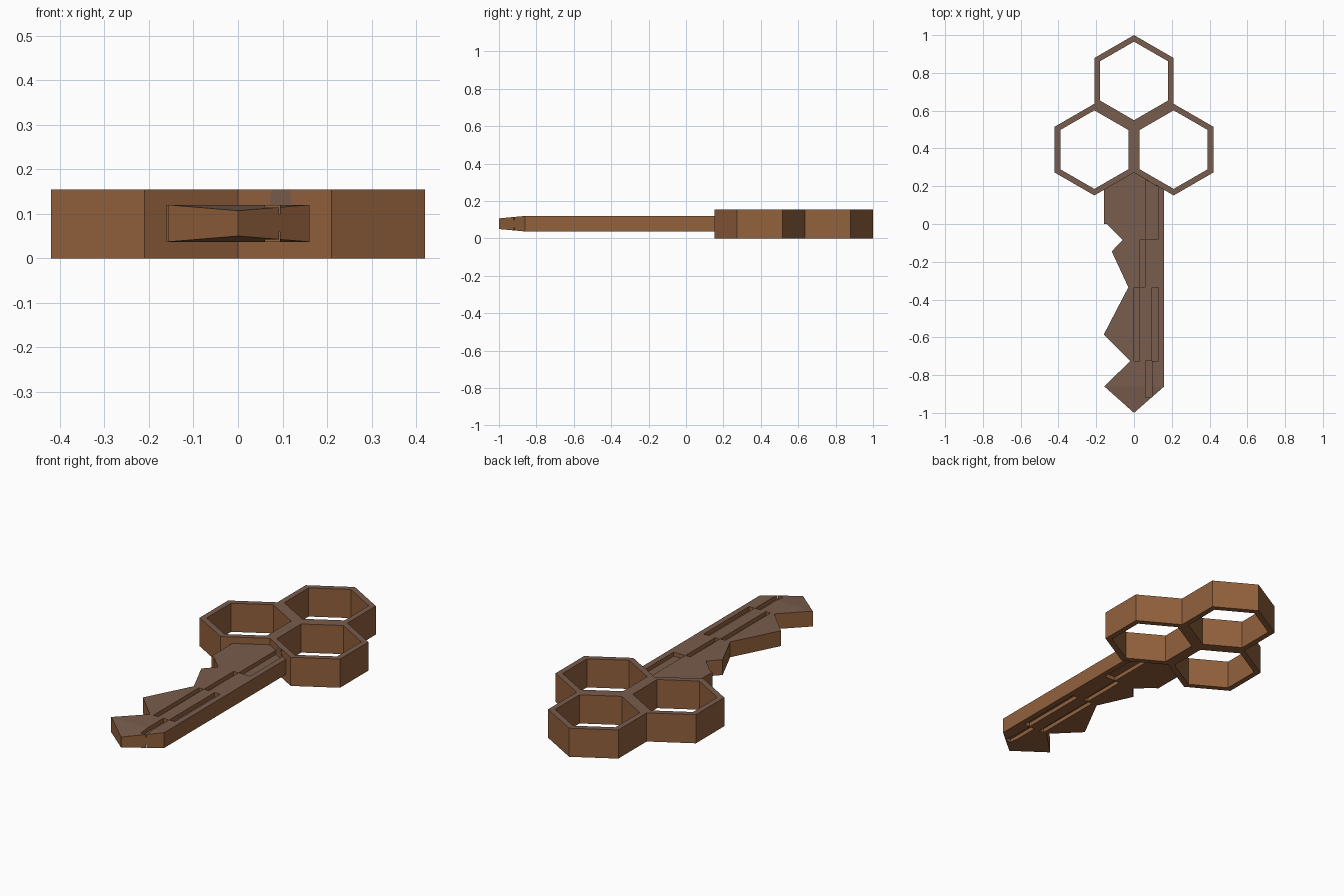
import bpy, bmesh, math

if "Cube" in bpy.data.objects:
    bpy.data.objects.remove(bpy.data.objects["Cube"])

def material(name, rgb):
    m = bpy.data.materials.new(name)
    m.diffuse_color = (*rgb, 1)
    m.use_nodes = True
    m.node_tree.nodes["Principled BSDF"].inputs["Base Color"].default_value = m.diffuse_color
    return m

BROWN = material("warm brown", (0.29, 0.12, 0.046))
GREY = material("grey brown", (0.19, 0.107, 0.075))

def finish(bm, name):
    bmesh.ops.recalc_face_normals(bm, faces=bm.faces[:])
    me = bpy.data.meshes.new(name)
    bm.to_mesh(me)
    bm.free()
    ob = bpy.data.objects.new(name, me)
    bpy.context.collection.objects.link(ob)
    return ob

def paint(ob):
    # upward faces are grey brown, everything else warm brown
    ob.data.materials.clear()
    ob.data.materials.append(BROWN)
    ob.data.materials.append(GREY)
    for p in ob.data.polygons:
        p.material_index = 1 if p.normal.z > 0.5 else 0

# Bow: three hexagonal rings
R, RIN, H = 0.2425, 0.208, 0.155

def hex_ring(name, cx, cy):
    bm = bmesh.new()
    def loop(r, z):
        return [bm.verts.new((cx + r * math.sin(i * math.pi / 3),
                              cy + r * math.cos(i * math.pi / 3), z)) for i in range(6)]
    loops = [loop(R, 0), loop(R, H), loop(RIN, H), loop(RIN, 0)]
    for k in range(4):
        a, b = loops[k], loops[(k + 1) % 4]
        for i in range(6):
            j = (i + 1) % 6
            bm.faces.new((a[i], a[j], b[j], b[i]))
    paint(finish(bm, name))

top_y = 1 - R
low_y = top_y - 1.5 * R
hex_ring("bow_ring_top", 0, top_y)
hex_ring("bow_ring_left", -0.21, low_y)
hex_ring("bow_ring_right", 0.21, low_y)

# Blade: toothed outline with a tapered tip (the tip point comes last)
Z0, Z1 = 0.037, 0.12
outline = [(0.16, -0.86), (0.16, 0.18), (0, 0.2725), (-0.16, 0.18), (-0.16, 0.0),
           (-0.145, 0.0), (-0.06, -0.085), (-0.118, -0.145), (-0.03, -0.335),
           (-0.16, -0.585), (-0.02, -0.725), (-0.157, -0.86), (0, -1)]
bm = bmesh.new()
n = len(outline)
low = [bm.verts.new((x, y, 0.05 if i == n - 1 else Z0)) for i, (x, y) in enumerate(outline)]
high = [bm.verts.new((x, y, 0.107 if i == n - 1 else Z1)) for i, (x, y) in enumerate(outline)]
for ring in (low, high):
    bm.faces.new(ring[:-1])
    bm.faces.new((ring[-2], ring[-1], ring[0]))
for i in range(n):
    j = (i + 1) % n
    bm.faces.new((low[i], low[j], high[j], high[i]))
blade = finish(bm, "key_blade")

# Grooves on both flat sides: x0, x1, y0, y1
grooves = [(0.06, 0.13, -0.08, 0.26), (0.03, 0.06, -0.335, -0.08),
           (0.0, 0.03, -0.725, -0.335), (0.095, 0.13, -0.725, -0.335),
           (0.06, 0.095, -0.92, -0.725)]
DEPTH, GAP = 0.022, 0.001
bm = bmesh.new()
for x0, x1, y0, y1 in grooves:
    for z0, z1 in ((Z1 - DEPTH, Z1 + 0.05), (Z0 - 0.05, Z0 + DEPTH)):
        box = bmesh.ops.create_cube(bm, size=1)["verts"]
        for v in box:
            v.co = (x0 + GAP if v.co.x < 0 else x1 - GAP,
                    y0 + GAP if v.co.y < 0 else y1 - GAP,
                    z0 if v.co.z < 0 else z1)
cutter = finish(bm, "groove_cutter")
cutter.hide_render = True
mod = blade.modifiers.new("grooves", 'BOOLEAN')
mod.operation = 'DIFFERENCE'
mod.solver = 'EXACT'
mod.object = cutter
bpy.context.view_layer.objects.active = blade
bpy.ops.object.modifier_apply(modifier=mod.name)
bpy.data.objects.remove(cutter)
paint(blade)

# Small grey patch on the ring wall above the wide groove
bm = bmesh.new()
pts = [(0.07, Z1), (0.122, Z1), (0.115, H), (0.076, H)]
def wall_y(x):
    return 0.2725 - x * math.tan(math.pi / 6)
front = [bm.verts.new((x, wall_y(x) - 0.003, z)) for x, z in pts]
back = [bm.verts.new((x, wall_y(x) + 0.003, z)) for x, z in pts]
bm.faces.new(front)
bm.faces.new(back)
for i in range(4):
    j = (i + 1) % 4
    bm.faces.new((front[i], front[j], back[j], back[i]))
patch = finish(bm, "wall_patch")
patch.data.materials.append(GREY)
